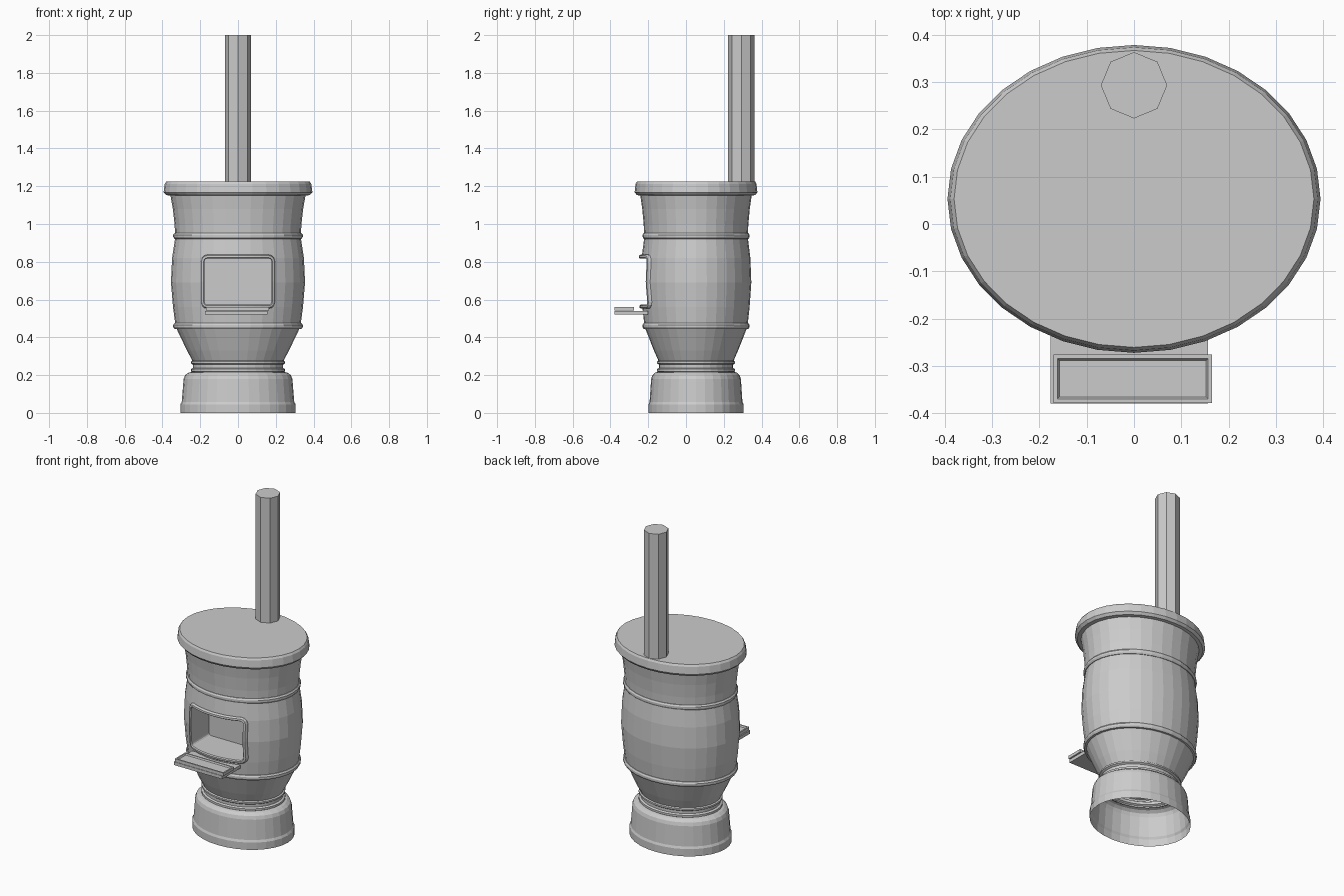
import bpy, bmesh, math

cube = bpy.data.objects.get("Cube")
if cube:
    bpy.data.objects.remove(cube, do_unlink=True)

CY, RATIO, SIDES = 0.053, 0.825, 32

iron = bpy.data.materials.new("grey iron")
iron.use_nodes = True
COLOUR = (0.6, 0.6, 0.6, 1)
iron.diffuse_color = COLOUR
iron.node_tree.nodes["Principled BSDF"].inputs["Base Color"].default_value = COLOUR


def finish(name, bm):
    bmesh.ops.recalc_face_normals(bm, faces=bm.faces)
    mesh = bpy.data.meshes.new(name)
    bm.to_mesh(mesh)
    bm.free()
    mesh.materials.append(iron)
    obj = bpy.data.objects.new(name, mesh)
    bpy.context.collection.objects.link(obj)
    return obj


def bridge(bm, rings, closed=False):
    """Join rings of equal length with quads."""
    pairs = list(zip(rings, rings[1:]))
    if closed:
        pairs.append((rings[-1], rings[0]))
    for a, b in pairs:
        n = len(a)
        for i in range(n):
            j = (i + 1) % n
            bm.faces.new((a[i], a[j], b[j], b[i]))


def lathe(name, profile, bottom=False, top=False, closed=False):
    """Turn (radius, height) points into an oval body."""
    bm = bmesh.new()
    rings = []
    for r, z in profile:
        angles = [2 * math.pi * i / SIDES for i in range(SIDES)]
        rings.append([bm.verts.new((r * math.cos(a), CY + RATIO * r * math.sin(a), z))
                      for a in angles])
    bridge(bm, rings, closed)
    if bottom:
        bm.faces.new(rings[0])
    if top:
        bm.faces.new(rings[-1])
    return finish(name, bm)


def box(name, x0, x1, y0, y1, z0, z1, recess=0):
    bm = bmesh.new()
    bmesh.ops.create_cube(bm, size=1)
    for v in bm.verts:
        v.co = ((x0 + x1) / 2 + v.co.x * (x1 - x0),
                (y0 + y1) / 2 + v.co.y * (y1 - y0),
                (z0 + z1) / 2 + v.co.z * (z1 - z0))
    if recess:
        bm.normal_update()
        face = max(bm.faces, key=lambda f: f.normal.z)
        bmesh.ops.inset_region(bm, faces=[face], thickness=0.012)
        bmesh.ops.inset_region(bm, faces=[face], thickness=0.006, depth=-recess)
    return finish(name, bm)


# Pedestal, open underneath
lathe("pedestal", [(0.305, 0), (0.305, 0.045), (0.298, 0.058), (0.288, 0.18),
                   (0.28, 0.2), (0.262, 0.213), (0.24, 0.218)])
lathe("neck", [(0.24, 0.215), (0.25, 0.22), (0.25, 0.232), (0.238, 0.238),
               (0.238, 0.255), (0.25, 0.262), (0.25, 0.272), (0.235, 0.28)])

# Barrel with a firebox cut into the front
BARREL = [(0.238, 0.27), (0.27, 0.33), (0.33, 0.455), (0.344, 0.56), (0.355, 0.69),
          (0.349, 0.82), (0.332, 0.93), (0.336, 1.0), (0.345, 1.08), (0.36, 1.165)]
barrel = lathe("barrel", BARREL, bottom=True, top=True)


def barrel_front(x, z):
    for (r0, z0), (r1, z1) in zip(BARREL, BARREL[1:]):
        if z0 <= z <= z1:
            r = r0 + (r1 - r0) * (z - z0) / (z1 - z0)
            return CY - RATIO * math.sqrt(r * r - x * x)


def door_outline(radius):
    """Rounded rectangle around the door opening, as (x, z) points."""
    cx, cz, mid = 0.162, 0.107, 0.695
    corners = [(cx, cz), (-cx, cz), (-cx, -cz), (cx, -cz)]
    points = []
    for k, (x, z) in enumerate(corners):
        for s in range(4):
            a = math.pi / 2 * (k + s / 3)
            points.append((x + radius * math.cos(a), mid + z + radius * math.sin(a)))
        nx, nz = corners[(k + 1) % 4]
        a = math.pi / 2 * (k + 1)
        for s in range(1, 8):
            t = s / 8
            points.append((x + (nx - x) * t + radius * math.cos(a),
                           mid + z + (nz - z) * t + radius * math.sin(a)))
    return points


bm = bmesh.new()
ends = [[bm.verts.new((x, y, z)) for x, z in door_outline(0.016)] for y in (-0.4, -0.03)]
bridge(bm, ends)
for end in ends:
    bm.faces.new(end)
cutter = finish("firebox_cutter", bm)
cutter.hide_render = True
cut = barrel.modifiers.new("firebox", "BOOLEAN")
cut.operation = "DIFFERENCE"
cut.solver = "EXACT"
cut.object = cutter
bpy.context.view_layer.objects.active = barrel
bpy.ops.object.modifier_apply(modifier=cut.name)
bpy.data.objects.remove(cutter, do_unlink=True)

# Raised frame that follows the curve of the barrel
bm = bmesh.new()
rings = []
for radius, lift in [(0.036, -0.01), (0.036, 0.008), (0.031, 0.015),
                     (0.02, 0.015), (0.015, 0.008), (0.015, -0.01)]:
    rings.append([bm.verts.new((x, barrel_front(x, z) - lift, z))
                  for x, z in door_outline(radius)])
bridge(bm, rings, closed=True)
finish("door_frame", bm)

# Bands around the barrel
for name, r, z in [("lower_band", 0.328, 0.46), ("upper_band", 0.328, 0.937)]:
    lathe(name, [(r - 0.01, z - 0.017), (r + 0.009, z - 0.015), (r + 0.015, z - 0.005),
                 (r + 0.015, z + 0.006), (r + 0.008, z + 0.015), (r - 0.01, z + 0.017)],
          closed=True)

# Lid with a sloped rim
lathe("lid", [(0.355, 1.15), (0.38, 1.153), (0.394, 1.168), (0.388, 1.212), (0.38, 1.224)],
      bottom=True, top=True)

# Open door lying flat below the firebox
box("door_shelf", -0.176, 0.156, -0.379, -0.2, 0.52, 0.54)
box("door_panel", -0.17, 0.165, -0.378, -0.276, 0.541, 0.56, recess=0.008)

# Eight-sided chimney pipe
bm = bmesh.new()
bmesh.ops.create_cone(bm, cap_ends=True, segments=8, radius1=0.07, radius2=0.07, depth=0.79)
bmesh.ops.translate(bm, verts=bm.verts, vec=(0, 0.293, 1.605))
finish("chimney_pipe", bm)
